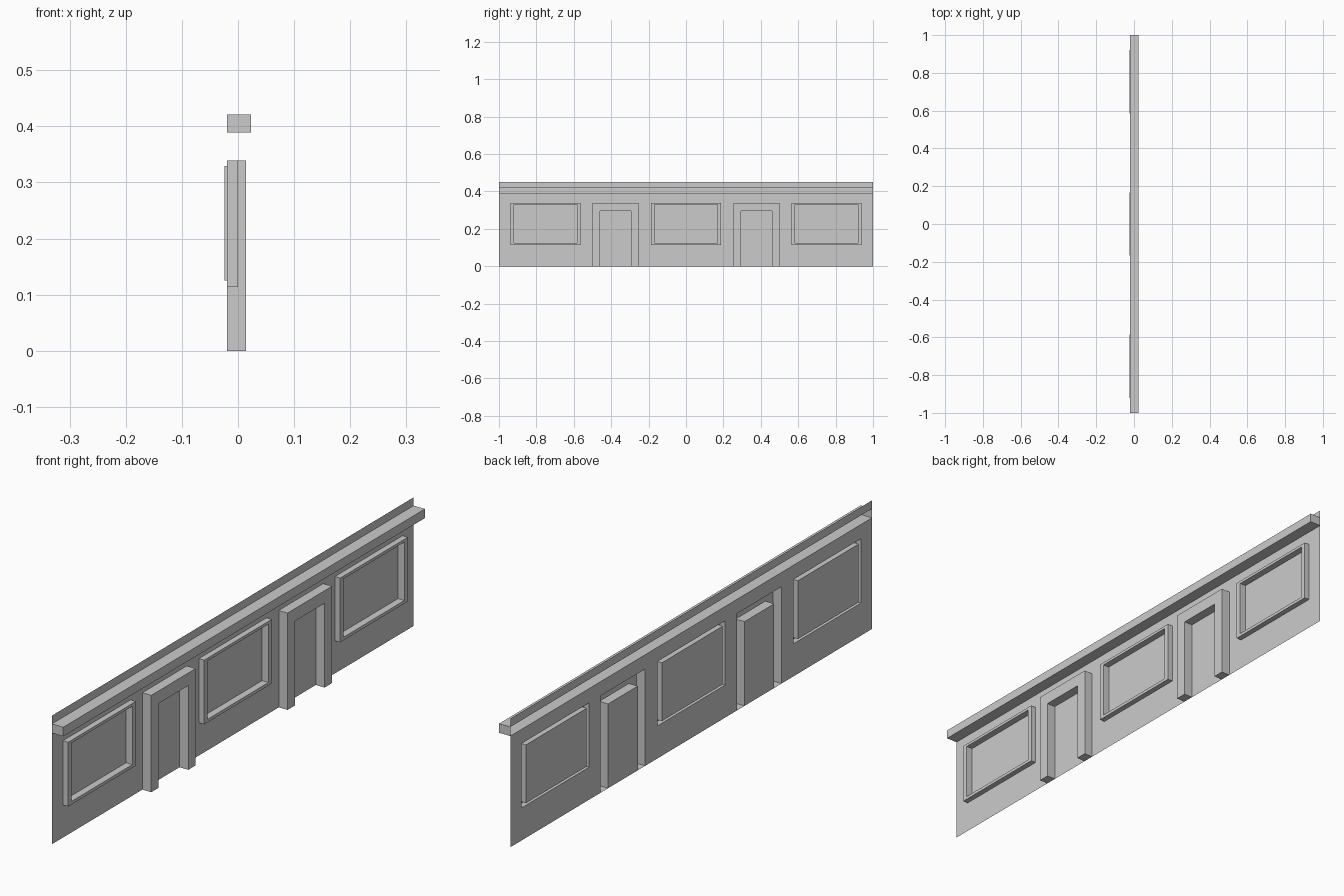
import bpy
import bmesh

if "Cube" in bpy.data.objects:
    bpy.data.objects.remove(bpy.data.objects["Cube"])

WALL = -0.02       # plane of the thin wall sheet


def finish(name, bm):
    mesh = bpy.data.meshes.new(name)
    bm.to_mesh(mesh)
    bm.free()
    bpy.context.collection.objects.link(bpy.data.objects.new(name, mesh))


def relief(name, steps, closed=True):
    """Join successive rectangles (y0, y1, z0, z1, x), then fill the last one.
    When not closed, the bottom stays open between two capped feet."""
    bm = bmesh.new()
    loops = []
    for y0, y1, z0, z1, x in steps:
        corners = [(y1, z0), (y1, z1), (y0, z1), (y0, z0)]
        loops.append([bm.verts.new((x, y, z)) for y, z in corners])
    for a, b in zip(loops, loops[1:]):
        for i in range(4 if closed else 3):
            j = (i + 1) % 4
            bm.faces.new((a[i], a[j], b[j], b[i]))
    bm.faces.new(loops[-1])
    if not closed:
        bm.faces.new([l[0] for l in loops])
        bm.faces.new([l[3] for l in reversed(loops)])
    finish(name, bm)


openings = []

# Windows: raised frame with a pane set slightly behind the wall
for label, c in (("left", -0.752), ("middle", 0.0), ("right", 0.752)):
    outer = (c - 0.187, c + 0.187, 0.114, 0.339)
    inner = (c - 0.168, c + 0.168, 0.125, 0.329)
    relief("window_" + label, [outer + (WALL,), outer + (0.0,),
                               inner + (0.0,), inner + (-0.0245,)])
    openings.append(outer)

# Doors: deep surround with the door leaf flush with the wall
for label, c in (("left", -0.377), ("right", 0.377)):
    outer = (c - 0.123, c + 0.123, 0.0, 0.339)
    inner = (c - 0.082, c + 0.082, 0.0, 0.295)
    relief("door_" + label, [outer + (WALL,), outer + (0.014,),
                             inner + (0.014,), inner + (WALL,)], closed=False)
    openings.append(outer)

# Cornice: hollow band along the full length
band = (-1.0, 1.0, 0.389, 0.421)
relief("cornice", [band + (WALL,), band + (0.0235,)])
openings.append(band)

# Wall sheet: grid of cells left around the openings
ys = sorted({-1.0, 1.0} | {v for o in openings for v in o[:2]})
zs = sorted({0.0, 0.45} | {v for o in openings for v in o[2:]})
bm = bmesh.new()
for y0, y1 in zip(ys, ys[1:]):
    for z0, z1 in zip(zs, zs[1:]):
        cy, cz = (y0 + y1) / 2, (z0 + z1) / 2
        if any(o[0] < cy < o[1] and o[2] < cz < o[3] for o in openings):
            continue
        bm.faces.new([bm.verts.new((WALL, y, z)) for y, z in
                      ((y0, z0), (y1, z0), (y1, z1), (y0, z1))])
bmesh.ops.remove_doubles(bm, verts=bm.verts, dist=1e-5)
finish("wall", bm)
